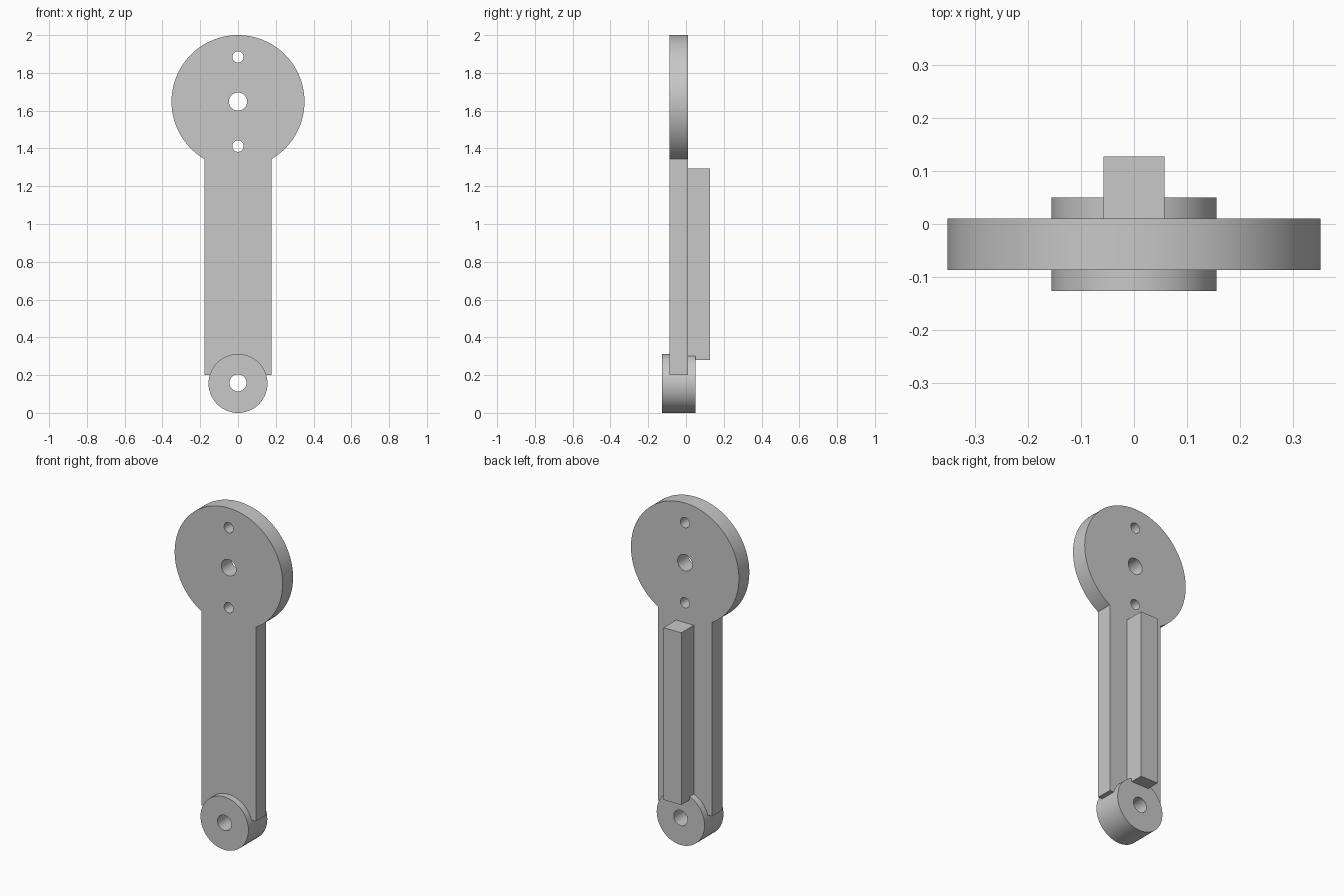
import bpy
import bmesh
import math

cube = bpy.data.objects.get("Cube")
if cube:
    bpy.data.objects.remove(cube, do_unlink=True)

grey = bpy.data.materials.new("plain grey")
grey.use_nodes = True
colour = (0.58, 0.58, 0.58, 1.0)
grey.diffuse_color = colour
grey.node_tree.nodes["Principled BSDF"].inputs["Base Color"].default_value = colour


def arc(cz, r, start, end, n):
    """Points (x, z) on an arc around x = 0."""
    return [(r * math.cos(start + (end - start) * i / n),
             cz + r * math.sin(start + (end - start) * i / n)) for i in range(n + 1)]


def circle(cz, r, n):
    return arc(cz, r, 0, 2 * math.pi, n)[:-1]


def extrude_profile(name, points, y0, y1):
    """Extrude an (x, z) outline along y."""
    bm = bmesh.new()
    face = bm.faces.new([bm.verts.new((x, y0, z)) for x, z in points])
    out = bmesh.ops.extrude_face_region(bm, geom=[face])
    moved = [v for v in out["geom"] if isinstance(v, bmesh.types.BMVert)]
    bmesh.ops.translate(bm, verts=moved, vec=(0, y1 - y0, 0))
    bmesh.ops.recalc_face_normals(bm, faces=bm.faces)
    mesh = bpy.data.meshes.new(name)
    bm.to_mesh(mesh)
    bm.free()
    mesh.materials.append(grey)
    obj = bpy.data.objects.new(name, mesh)
    bpy.context.collection.objects.link(obj)
    return obj


def activate(obj):
    bpy.ops.object.select_all(action="DESELECT")
    obj.select_set(True)
    bpy.context.view_layer.objects.active = obj


def drill(obj, holes):
    """Cut round holes, given as (height, radius), straight through along y."""
    for cz, r in holes:
        cutter = extrude_profile("hole_cutter", circle(cz, r, 48), -0.4, 0.4)
        cutter.hide_render = True
        mod = obj.modifiers.new("hole", "BOOLEAN")
        mod.operation = "DIFFERENCE"
        mod.solver = "EXACT"
        mod.object = cutter
        activate(obj)
        bpy.ops.object.modifier_apply(modifier=mod.name)
        bpy.data.objects.remove(cutter, do_unlink=True)


# Main dimensions
HEAD_Z, HEAD_R = 1.648, 0.352
ARM_HALF, ARM_BOTTOM = 0.177, 0.2
BOSS_Z, BOSS_R = 0.156, 0.156
PLATE_FRONT, PLATE_BACK = -0.087, 0.01

# Flat plate: round head running into a straight arm
neck = math.acos(ARM_HALF / HEAD_R)
outline = arc(HEAD_Z, HEAD_R, -neck, math.pi + neck, 96)
outline += [(-ARM_HALF, ARM_BOTTOM), (ARM_HALF, ARM_BOTTOM)]
plate = extrude_profile("arm_plate", outline, PLATE_FRONT, PLATE_BACK)
drill(plate, [(HEAD_Z, 0.048), (HEAD_Z + 0.236, 0.03),
              (HEAD_Z - 0.236, 0.03), (BOSS_Z + 0.003, 0.045)])

# Round boss at the foot, proud of the plate on both sides
boss = extrude_profile("pivot_boss", circle(BOSS_Z, BOSS_R, 72), -0.126, 0.05)
drill(boss, [(BOSS_Z + 0.003, 0.045)])

# Square stiffening rib on the back
rib = extrude_profile("back_rib", [(-0.058, 0.28), (0.058, 0.28),
                                   (0.058, 1.295), (-0.058, 1.295)],
                      PLATE_BACK - 0.02, 0.127)

# Smooth round walls, crisp edges
for part in (plate, boss, rib):
    activate(part)
    bpy.ops.object.shade_smooth_by_angle(angle=math.radians(30))
